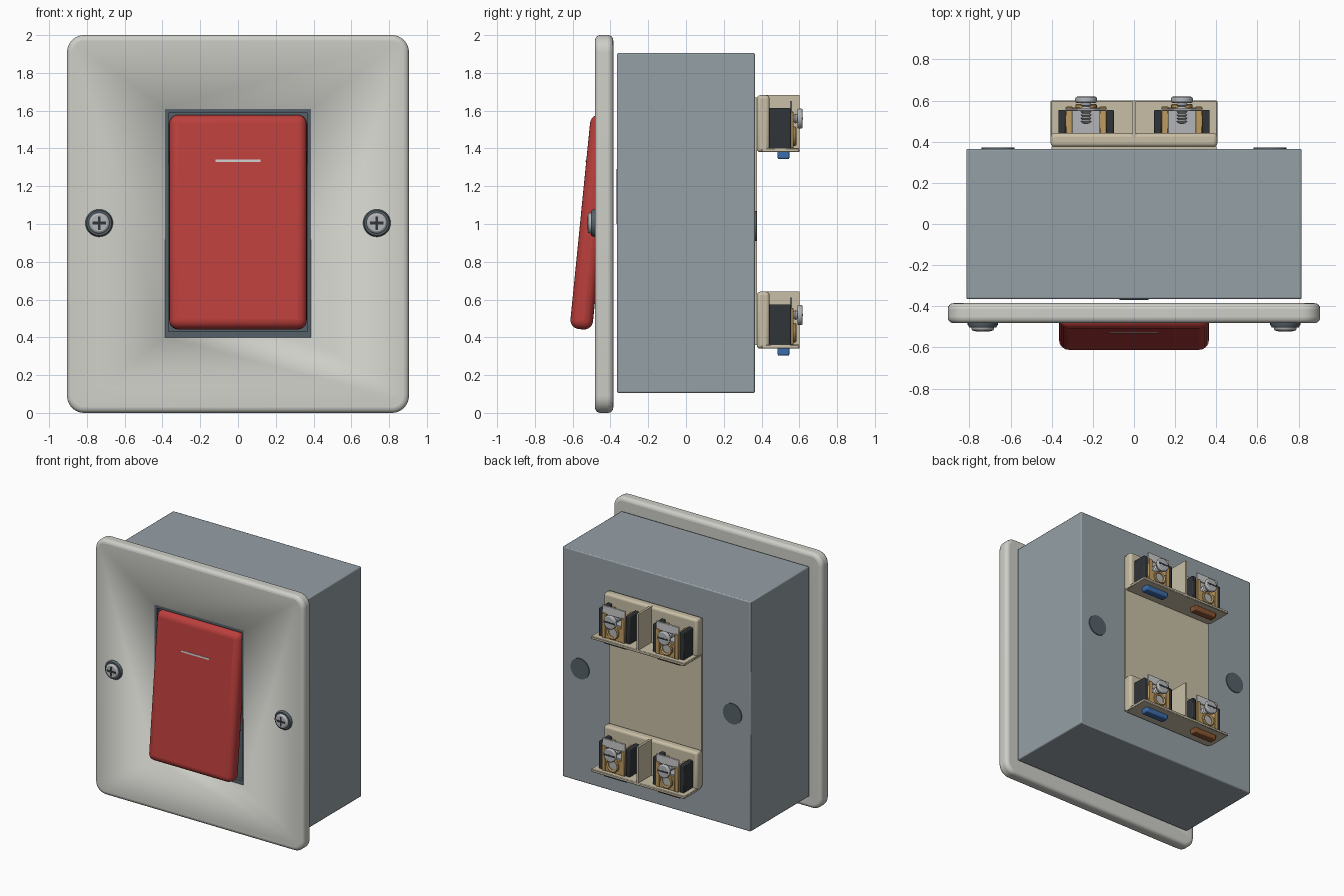
import bpy, bmesh, math
from mathutils import Matrix, Vector

if "Cube" in bpy.data.objects:
    bpy.data.objects.remove(bpy.data.objects["Cube"])


def mat(name, rgb):
    m = bpy.data.materials.new(name)
    m.diffuse_color = (*rgb, 1)
    m.use_nodes = True
    m.node_tree.nodes["Principled BSDF"].inputs["Base Color"].default_value = m.diffuse_color
    return m


WHITE = mat("off_white", (0.62, 0.62, 0.58))
BOX = mat("box_grey", (0.30, 0.35, 0.38))
RED = mat("red", (0.50, 0.05, 0.045))
TAN = mat("cream", (0.58, 0.52, 0.38))
DARK = mat("black_plastic", (0.03, 0.035, 0.04))
SLATE = mat("slate", (0.09, 0.12, 0.14))
GOLD = mat("brass", (0.52, 0.33, 0.12))
STEEL = mat("steel", (0.45, 0.46, 0.48))
BLUE = mat("blue", (0.045, 0.15, 0.40))
BROWN = mat("brown", (0.25, 0.09, 0.03))
LINE = mat("indicator_white", (0.8, 0.8, 0.8))


def finish(bm, name, material, bevel=0, seg=3):
    me = bpy.data.meshes.new(name)
    bm.to_mesh(me)
    bm.free()
    ob = bpy.data.objects.new(name, me)
    bpy.context.collection.objects.link(ob)
    if material:
        me.materials.append(material)
    if bevel:
        b = ob.modifiers.new("bevel", "BEVEL")
        b.width, b.segments, b.limit_method = bevel, seg, "ANGLE"
        b.angle_limit = math.radians(40)
    bpy.context.view_layer.objects.active = ob
    bpy.ops.object.select_all(action="DESELECT")
    ob.select_set(True)
    bpy.ops.object.shade_smooth_by_angle(angle=math.radians(35))
    return ob


# box from (min, max) ranges; corner rounds the edges parallel to y
def box(name, x, y, z, material, bevel=0, seg=3, corner=0):
    bm = bmesh.new()
    bmesh.ops.create_cube(bm, size=1)
    for v in bm.verts:
        v.co = [(a + b) / 2 + (b - a) * c for (a, b), c in zip((x, y, z), v.co)]
    if corner:
        edges = [e for e in bm.edges
                 if abs(e.verts[0].co.x - e.verts[1].co.x) < 1e-6
                 and abs(e.verts[0].co.z - e.verts[1].co.z) < 1e-6]
        bmesh.ops.bevel(bm, geom=edges, offset=corner, segments=8, profile=0.5, affect="EDGES")
    return finish(bm, name, material, bevel, seg)


# cylinder along y
def disc(name, x, z, r, y0, y1, material, bevel=0, sides=32):
    bm = bmesh.new()
    m = Matrix.Translation((x, (y0 + y1) / 2, z)) @ Matrix.Rotation(math.pi / 2, 4, "X")
    bmesh.ops.create_cone(bm, cap_ends=True, segments=sides, radius1=r, radius2=r,
                          depth=y1 - y0, matrix=m)
    return finish(bm, name, material, bevel, 2)


# surface of revolution about the y axis from closed (radius, y) profile
def lathe(name, x, z, profile, material, sides=24):
    bm = bmesh.new()
    rings = [[bm.verts.new((x + r * math.cos(2 * math.pi * i / sides), y,
                            z + r * math.sin(2 * math.pi * i / sides)))
              for i in range(sides)] for r, y in profile]
    for a, b in zip(rings, rings[1:] + rings[:1]):
        for i in range(sides):
            j = (i + 1) % sides
            bm.faces.new((a[i], a[j], b[j], b[i]))
    bmesh.ops.recalc_face_normals(bm, faces=bm.faces)
    return finish(bm, name, material)


def cut(target, cutter):
    cutter.hide_render = True
    cutter.hide_set(True)
    m = target.modifiers.new("opening", "BOOLEAN")
    m.operation, m.solver, m.object = "DIFFERENCE", "EXACT", cutter


# front plate with rectangular opening and dark surround
plate = box("front_plate", (-.905, .905), (-.482, -.385), (.005, 2), WHITE, .028, 4, .09)
plate.data.transform(Matrix.Translation((0, 0, -.0025)))
plate.data.transform(Matrix.Scale(2 / 1.995, 4, (0, 0, 1)))
plate.data.transform(Matrix.Translation((0, 0, -min(v.co.z for v in plate.data.vertices))))
cut(plate, box("opening_cutter", (-.387, .387), (-.6, -.3), (.40, 1.61), None))
box("rocker_backing", (-.387, .387), (-.45, -.387), (.40, 1.61), SLATE)
for s, side in ((-1, "left"), (1, "right")):
    box("surround_" + side, sorted((s * .368, s * .387)), (-.479, -.44), (.40, 1.61), SLATE)
box("surround_top", (-.37, .37), (-.479, -.44), (1.587, 1.61), SLATE)
box("surround_bottom", (-.37, .37), (-.479, -.44), (.40, .432), SLATE)

# tilted rocker and its indicator line
tilt = Matrix.Translation((0, -.5, 1.01)) @ Matrix.Rotation(math.radians(-5.7), 4, "X")
rocker = box("rocker", (-.364, .364), (-.06, .06), (-.57, .57), RED, .048, 5)
line = box("indicator_line", (-.12, .12), (-.063, -.05), (.313, .326), LINE)
for ob in (rocker, line):
    ob.matrix_world = tilt

# plate fixing screws with cross recess
for s, side in ((-1, "left"), (1, "right")):
    x = s * .735
    lathe("screw_washer_" + side, x, 1.005,
          [(.05, -.47), (.073, -.47), (.073, -.49), (.066, -.502), (.05, -.502)], SLATE, 32)
    disc("screw_head_" + side, x, 1.005, .055, -.52, -.47, STEEL, .012)
    box("screw_slot_h_" + side, (x - .036, x + .036), (-.522, -.51), (.998, 1.012), DARK)
    box("screw_slot_v_" + side, (x - .007, x + .007), (-.522, -.51), (.969, 1.041), DARK)

# back box, rear fixing holes, module panel
box("back_box", (-.815, .815), (-.365, .365), (.105, 1.905), BOX, .008, 2)
box("front_contact", (-.07, .07), (-.369, -.36), (1.0, 1.29), DARK)
for s, side in ((-1, "left"), (1, "right")):
    disc("rear_knockout_" + side, s * .66, .99, .08, .36, .372, SLATE)
box("module_panel", (-.40, .40), (.36, .377), (.36, 1.67), TAN)

# terminal blocks, two ways each
for zb, row in ((.34, "lower"), (1.38, "upper")):
    box("terminal_base_" + row, (-.405, .405), (.375, .442), (zb, zb + .302), TAN, .018, 3)
    box("terminal_shelf_" + row, (-.405, .405), (.40, .60), (zb, zb + .022), TAN, .004, 1)
    box("terminal_divider_" + row, (-.009, .009), (.42, .60), (zb, zb + .302), TAN)
    for s, side, colour in ((-1, "left", BROWN), (1, "right", BLUE)):
        x, tag = s * .233, f"{row}_{side}"
        # black cheeks and brass cage
        for k, n in ((-1, "a"), (1, "b")):
            box(f"cheek_{n}_{tag}", sorted((x + k * .1, x + k * .135)), (.43, .555),
                (zb + .015, zb + .235), DARK, .006, 2)
            box(f"cage_side_{n}_{tag}", sorted((x + k * .065, x + k * .1)), (.43, .57),
                (zb + .02, zb + .215), GOLD, .004, 1)
        box("cage_face_" + tag, (x - .1, x + .1), (.548, .567), (zb + .02, zb + .13), GOLD, .004, 1)
        lathe("wire_ring_" + tag, x, zb + .085,
              [(.034, .56), (.052, .56), (.052, .578), (.046, .584), (.034, .578)], GOLD)
        disc("wire_mouth_" + tag, x, zb + .085, .035, .555, .572, STEEL)
        box("clamp_plate_" + tag, (x - .066, x + .066), (.43, .55), (zb + .02, zb + .14), STEEL)
        # clamp screw with threaded shank
        zs = zb + .178
        n, prof = 6, [(.004, .485)]
        for i in range(n):
            prof += [(.018, .49 + i * .016), (.027, .498 + i * .016)]
        prof += [(.018, .595), (.004, .595)]
        lathe("clamp_shank_" + tag, x, zs, prof, STEEL, 16)
        disc("clamp_head_" + tag, x, zs, .053, .589, .618, STEEL, .008)
        box("clamp_slot_" + tag, (x - .045, x + .045), (.61, .6195), (zs - .006, zs + .006), DARK)
        # blank marker plate and coloured wire tab
        box("marker_" + tag, (x - .1, x + .1), (.55, .562), (zb + .205, zb + .272), LINE, .003, 1)
        box("wire_tab_" + tag, (x - .1, x + .1), (.485, .547), (zb - .037, zb + .01), colour, .008, 2)
